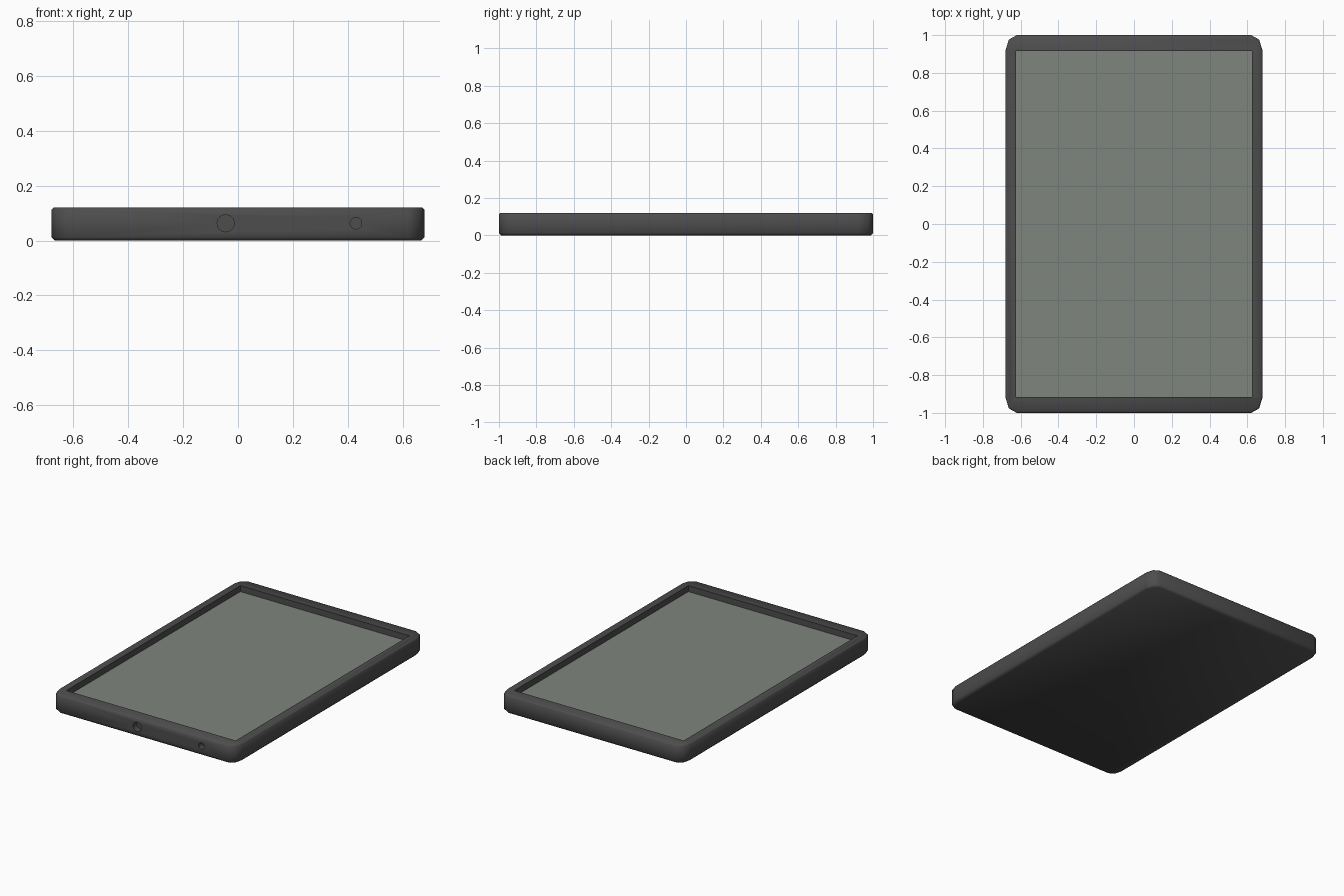
import bpy, bmesh
from math import cos, sin, pi, radians
from mathutils import Matrix

default = bpy.data.objects.get("Cube")
if default:
    bpy.data.objects.remove(default, do_unlink=True)

HALF_X, HALF_Y, HEIGHT = 0.68, 1.0, 0.12
OPEN_X, OPEN_Y, SCREEN_Z = 0.625, 0.917, 0.08


def material(name, colour):
    mat = bpy.data.materials.new(name)
    mat.use_nodes = True
    mat.diffuse_color = (*colour, 1)
    mat.node_tree.nodes["Principled BSDF"].inputs["Base Color"].default_value = (*colour, 1)
    return mat


def make_object(name, bm, mat):
    bmesh.ops.recalc_face_normals(bm, faces=bm.faces)
    mesh = bpy.data.meshes.new(name)
    bm.to_mesh(mesh)
    bm.free()
    obj = bpy.data.objects.new(name, mesh)
    bpy.context.collection.objects.link(obj)
    mesh.materials.append(mat)
    return obj


def box(name, size, centre, mat):
    bm = bmesh.new()
    bmesh.ops.create_cube(bm, size=1, matrix=Matrix.Translation(centre) @ Matrix.Diagonal((*size, 1)))
    return make_object(name, bm, mat)


def port_cutter(name, x, radius, depth, mat):
    bm = bmesh.new()
    place = Matrix.Translation((x, -HALF_Y, 0.063)) @ Matrix.Rotation(pi / 2, 4, "X")
    bmesh.ops.create_cone(bm, cap_ends=True, segments=24, radius1=radius, radius2=radius,
                          depth=depth * 2, matrix=place)
    return make_object(name, bm, mat)


def outline(inset, steps=2):
    """Rectangle with faceted elliptical corners."""
    points = []
    for quarter, (sx, sy) in enumerate([(1, 1), (-1, 1), (-1, -1), (1, -1)]):
        for i in range(steps + 1):
            a = (quarter + i / steps) * pi / 2
            points.append((sx * (HALF_X - 0.06) + (0.06 - inset) * cos(a),
                           sy * (HALF_Y - 0.08) + (0.08 - inset) * sin(a)))
    return points


frame_mat = material("dark grey casing", (0.075, 0.075, 0.075))
screen_mat = material("grey green screen", (0.21, 0.235, 0.205))

# Casing: stacked outlines with softened top and bottom edges
bm = bmesh.new()
rings = [[bm.verts.new((x, y, z)) for x, y in outline(inset)]
         for z, inset in [(0, 0.012), (0.012, 0), (HEIGHT - 0.008, 0), (HEIGHT, 0.008)]]
for low, high in zip(rings, rings[1:]):
    for i in range(len(low)):
        j = (i + 1) % len(low)
        bm.faces.new((low[i], low[j], high[j], high[i]))
bm.faces.new(rings[0])
bm.faces.new(rings[-1])
casing = make_object("casing", bm, frame_mat)

# Screen recess and the two round ports in the front edge
cutters = [
    box("recess_cutter", (OPEN_X * 2, OPEN_Y * 2, 0.2), (0, 0, SCREEN_Z - 0.004 + 0.1), frame_mat),
    port_cutter("large_port_cutter", -0.045, 0.031, 0.04, frame_mat),
    port_cutter("small_port_cutter", 0.43, 0.021, 0.04, frame_mat),
]
bpy.ops.object.select_all(action="DESELECT")
bpy.context.view_layer.objects.active = casing
casing.select_set(True)
for cutter in cutters:
    mod = casing.modifiers.new(cutter.name, "BOOLEAN")
    mod.operation = "DIFFERENCE"
    mod.solver = "EXACT"
    mod.object = cutter
    bpy.ops.object.modifier_apply(modifier=mod.name)
    bpy.data.objects.remove(cutter, do_unlink=True)
bpy.ops.object.shade_smooth_by_angle(angle=radians(50))

# Screen panel on the recess floor
box("screen", (OPEN_X * 2, OPEN_Y * 2, 0.006), (0, 0, SCREEN_Z - 0.003), screen_mat)
